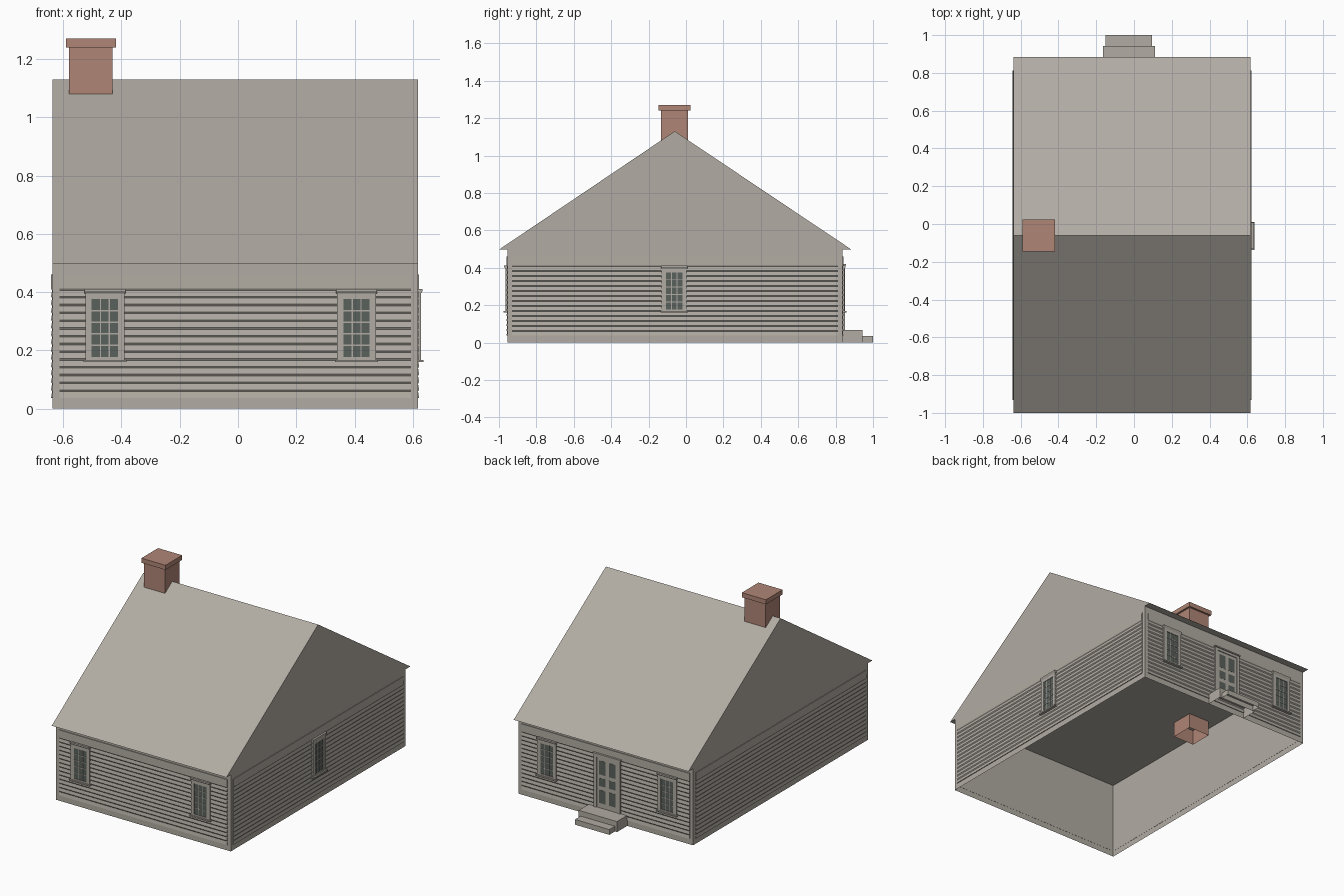
import bpy, bmesh
from math import radians
from mathutils import Matrix, Vector

old = bpy.data.objects.get("Cube")
if old:
    bpy.data.objects.remove(old, do_unlink=True)


def material(name, rgb):
    m = bpy.data.materials.new(name)
    m.use_nodes = True
    m.diffuse_color = (*rgb, 1)
    m.node_tree.nodes["Principled BSDF"].inputs["Base Color"].default_value = (*rgb, 1)
    return m


GREY = material("weathered_grey", (0.44, 0.41, 0.365))
GLASS = material("dark_glass", (0.10, 0.12, 0.108))
BRICK = material("red_brick", (0.43, 0.235, 0.18))

# Main dimensions
X0, X1 = -0.637, 0.617
Y0, Y1 = -0.955, 0.837
EAVE, RIDGE, RIDGE_Y = 0.497, 1.13, -0.06
XM, YM = (X0 + X1) / 2, (Y0 + Y1) / 2


def finish(bm, name, mat, frame=None):
    bmesh.ops.recalc_face_normals(bm, faces=bm.faces)
    mesh = bpy.data.meshes.new(name)
    bm.to_mesh(mesh)
    bm.free()
    mesh.materials.append(mat)
    ob = bpy.data.objects.new(name, mesh)
    bpy.context.collection.objects.link(ob)
    if frame:
        ob.matrix_world = frame
    return ob


def add_box(bm, lo, hi, drop=()):
    """Box between two corners; drop removes the faces pointing along the given z signs."""
    lo, hi = Vector(lo), Vector(hi)
    size = hi - lo
    mat = Matrix.Translation((lo + hi) / 2) @ Matrix.Diagonal((*size, 1))
    verts = bmesh.ops.create_cube(bm, size=1, matrix=mat)["verts"]
    faces = {f for v in verts for f in v.link_faces}
    middle = (lo.z + hi.z) / 2
    gone = [f for f in faces for s in drop
            if (f.calc_center_median().z - middle) * s > size.z * 0.49]
    if gone:
        bmesh.ops.delete(bm, geom=gone, context='FACES')


def add_prism(bm, ring, offset):
    """Closed polygon swept along an offset."""
    face = bm.faces.new([bm.verts.new(p) for p in ring])
    out = bmesh.ops.extrude_face_region(bm, geom=[face], use_keep_orig=True)
    bmesh.ops.translate(bm, vec=offset,
                        verts=[g for g in out["geom"] if isinstance(g, bmesh.types.BMVert)])


def boxes(name, mat, items, frame=None, drop=()):
    bm = bmesh.new()
    for lo, hi in items:
        add_box(bm, lo, hi, drop)
    return finish(bm, name, mat, frame)


def plates(name, mat, rects, depth, frame):
    """Rectangles (u0, u1, z0, z1) standing out from a wall."""
    return boxes(name, mat, [((a, -depth, c), (b, 0, d)) for a, b, c, d in rects], frame)


def wall_frame(x, y, angle):
    return Matrix.Translation((x, y, 0)) @ Matrix.Rotation(radians(angle), 4, 'Z')


FRONT = wall_frame(0, Y0, 0)
RIGHT = wall_frame(X1, 0, 90)
BACK = wall_frame(0, Y1, 180)
LEFT = wall_frame(X0, 0, -90)

# House walls: open shell
boxes("walls", GREY, [((X0, Y0, 0), (X1, Y1, EAVE))], drop=(-1, 1))

# Gabled roof
bm = bmesh.new()
add_prism(bm, [(X0, -1.0, EAVE), (X0, 0.885, EAVE), (X0, RIDGE_Y, RIDGE)], (X1 - X0, 0, 0))
finish(bm, "roof", GREY)


# Lapped siding
def siding(name, frame, middle, length):
    u0 = middle - length / 2
    prof = [(0.005, 0.037)]
    for k in range(14):
        z = 0.062 + k * 0.0267
        prof += [(0.001, z - 0.003), (0.005, z + 0.003)]
    prof += [(0.004, 0.461), (-0.001, 0.461), (-0.001, 0.037)]
    bm = bmesh.new()
    add_prism(bm, [(u0, -d, z) for d, z in prof], (length, 0, 0))
    finish(bm, name, GREY, frame)


siding("front_siding", FRONT, XM, 1.206)
siding("back_siding", BACK, -XM, 1.206)
siding("right_siding", RIGHT, YM, 1.745)
siding("left_siding", LEFT, -YM, 1.745)


# Sash windows
def window(name, frame, u):
    place = frame @ Matrix.Translation((u, 0, 0))
    w, z0, z1 = 0.045, 0.178, 0.376
    plates(name + "_glass", GLASS, [(-w, w, z0, z1)], 0.007, place)
    bars = []
    for i in (1, 2):
        x = -w + 2 * w * i / 3
        bars.append((x - 0.002, x + 0.002, z0, z1))
    for i in range(1, 5):
        z = z0 + (z1 - z0) * i / 5
        bars.append((-w, w, z - 0.002, z + 0.002))
    plates(name + "_bars", GREY, bars, 0.009, place)
    edge = 0.067
    plates(name + "_casing", GREY,
           [(-edge, -w, 0.168, 0.402), (w, edge, 0.168, 0.402),
            (-w, w, z1, 0.402), (-w, w, 0.168, z0)], 0.011, place)
    plates(name + "_sill", GREY, [(-0.074, 0.074, 0.16, 0.168)], 0.02, place)
    # Flared head moulding
    bm = bmesh.new()
    prof = [(0, 0.395), (0.011, 0.395), (0.017, 0.404), (0.017, 0.411), (0, 0.411)]
    add_prism(bm, [(-0.07, -d, z) for d, z in prof], (0.14, 0, 0))
    finish(bm, name + "_head", GREY, place)


window("front_window_right", FRONT, -0.457)
window("front_window_left", FRONT, 0.407)
window("back_window_left", BACK, -0.407)
window("back_window_right", BACK, 0.457)
window("side_window", RIGHT, -0.063)

# Back door
DOOR = BACK @ Matrix.Translation((0.027, 0, 0))
plates("door", GREY, [(-0.075, 0.075, 0.068, 0.395)], 0.007, DOOR)
panels = []
for side in (-1, 1):
    a, b = sorted((side * 0.012, side * 0.058))
    for c, d in ((0.10, 0.185), (0.21, 0.262), (0.285, 0.375)):
        panels.append((a, b, c, d))
plates("door_panels", GLASS, panels, 0.008, DOOR)
plates("door_casing", GREY, [(-0.095, -0.075, 0.068, 0.4), (0.075, 0.095, 0.068, 0.4),
                             (-0.095, 0.095, 0.395, 0.415)], 0.012, DOOR)
plates("door_head", GREY, [(-0.1, 0.1, 0.412, 0.42)], 0.018, DOOR)

# Door steps: open underneath
boxes("upper_step", GREY, [((-0.165, Y1, 0), (0.11, 0.943, 0.068))], drop=(-1,))
boxes("lower_step", GREY, [((-0.15, 0.943, 0), (0.096, 1.0, 0.034))], drop=(-1,))

# Chimney
boxes("chimney", BRICK, [((-0.58, -0.134, 0.40), (-0.43, 0.012, 1.242))], drop=(-1,))
boxes("chimney_cap", BRICK, [((-0.591, -0.146, 1.24), (-0.418, 0.025, 1.27))])
